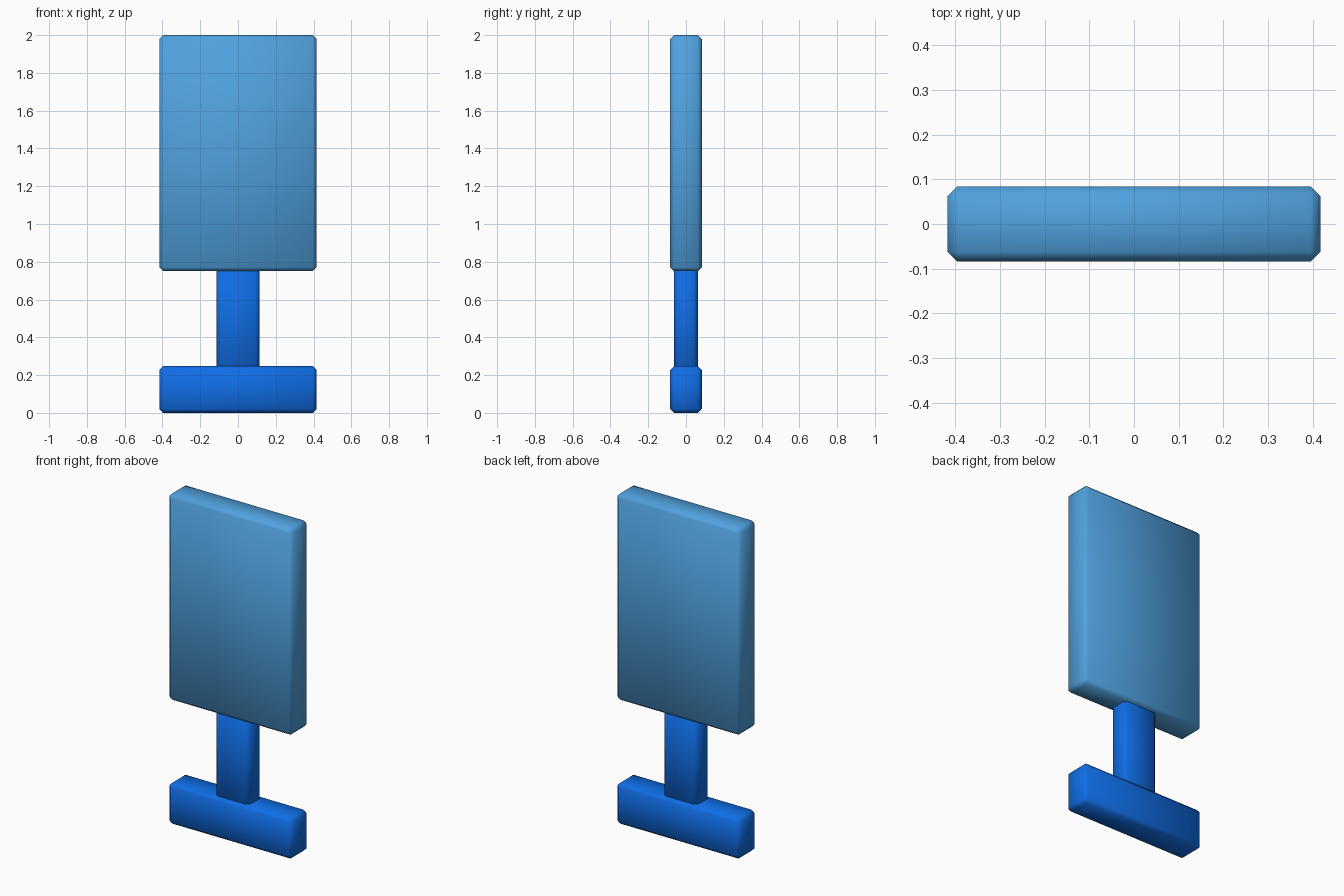
import bpy
import bmesh

if "Cube" in bpy.data.objects:
    bpy.data.objects.remove(bpy.data.objects["Cube"])


def material(name, colour):
    m = bpy.data.materials.new(name)
    m.diffuse_color = (*colour, 1.0)
    m.use_nodes = True
    m.node_tree.nodes["Principled BSDF"].inputs["Base Color"].default_value = m.diffuse_color
    return m


light_blue = material("light_blue", (0.08, 0.36, 0.74))
deep_blue = material("deep_blue", (0.005, 0.155, 0.80))


def chamfered_box(name, width, depth, z0, z1, mat, chamfer=0.021):
    """Box centred on the z axis with one flat bevel, smoothly shaded."""
    bm = bmesh.new()
    bmesh.ops.create_cube(bm, size=1)
    for v in bm.verts:
        v.co.x *= width
        v.co.y *= depth
        v.co.z = z0 if v.co.z < 0 else z1
    bmesh.ops.bevel(bm, geom=bm.edges[:], offset=chamfer,
                    offset_type='OFFSET', segments=1, affect='EDGES')
    for f in bm.faces:
        f.smooth = True
    mesh = bpy.data.meshes.new(name)
    bm.to_mesh(mesh)
    bm.free()
    mesh.materials.append(mat)
    obj = bpy.data.objects.new(name, mesh)
    bpy.context.collection.objects.link(obj)
    return obj


# Wide foot, narrow stem sunk slightly into both ends, tall panel
chamfered_box("base", 0.833, 0.167, 0.0, 0.248, deep_blue)
chamfered_box("stem", 0.23, 0.125, 0.227, 0.773, deep_blue)
chamfered_box("panel", 0.833, 0.167, 0.75, 2.0, light_blue)
